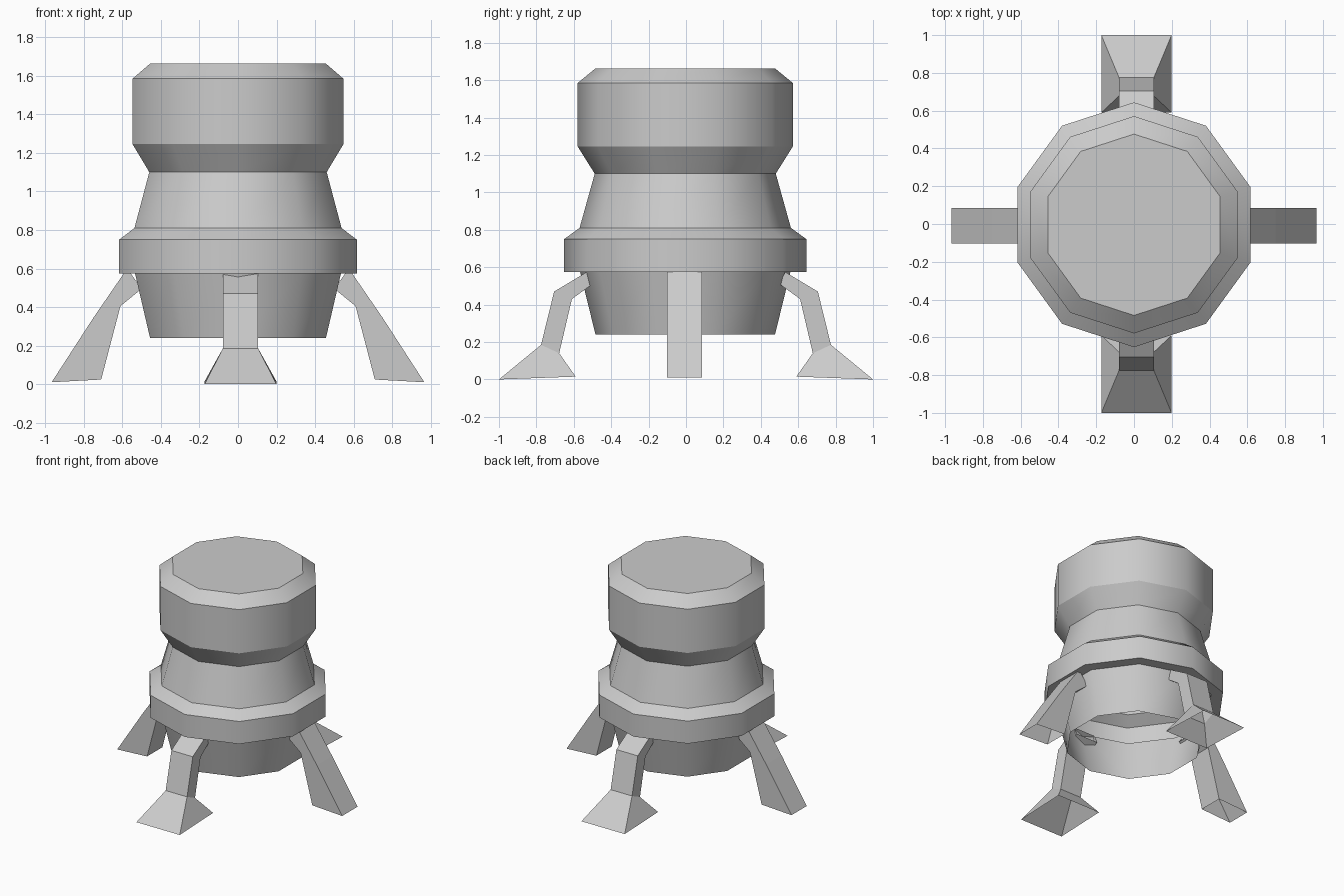
import bpy, bmesh, math
from mathutils import Matrix, Vector

if "Cube" in bpy.data.objects:
    bpy.data.objects.remove(bpy.data.objects["Cube"])


def finish(bm, name):
    bmesh.ops.recalc_face_normals(bm, faces=bm.faces[:])
    me = bpy.data.meshes.new(name)
    bm.to_mesh(me)
    bm.free()
    ob = bpy.data.objects.new(name, me)
    bpy.context.collection.objects.link(ob)
    return ob


def lathe(name, profile, sides):
    """Ten-sided hull: smooth around, sharp at each ring, open underneath."""
    bm = bmesh.new()
    rings = []
    for r, z in profile:
        angles = [math.pi / 2 + 2 * math.pi * i / sides for i in range(sides)]
        rings.append([bm.verts.new((r * math.cos(a), r * math.sin(a) - 0.004, z))
                      for a in angles])
    for a, b in zip(rings, rings[1:]):
        for i in range(sides):
            j = (i + 1) % sides
            bm.faces.new((a[i], a[j], b[j], b[i])).smooth = True
    bm.faces.new(rings[-1])
    for ring in rings:
        for i in range(sides):
            e = bm.edges.get((ring[i], ring[(i + 1) % sides]))
            e.smooth = False
    return finish(bm, name)


def leg(name, sections, angle, shift):
    """Rectangular tube through (outer point, inner point, half width) sections."""
    bm = bmesh.new()
    turn = Matrix.Rotation(angle, 4, 'Z')
    rings = []
    for (ro, zo), (ri, zi), w in sections:
        pts = ((ro, -w, zo), (ro, w, zo), (ri, w, zi), (ri, -w, zi))
        rings.append([bm.verts.new(turn @ Vector(p) + Vector(shift)) for p in pts])
    for a, b in zip(rings, rings[1:]):
        for i in range(4):
            j = (i + 1) % 4
            bm.faces.new((a[i], a[j], b[j], b[i]))
    return finish(bm, name)


# Hull with waist band and capped upper drum
lathe("hull", [(0.48, 0.24), (0.562, 0.575), (0.648, 0.575), (0.648, 0.75),
               (0.565, 0.81), (0.484, 1.10), (0.575, 1.245),
               (0.575, 1.585), (0.48, 1.663)], 10)

# Front and back legs with flared feet
flared = [((1.0, 0.0), (0.59, 0.015), 0.186),
          ((0.775, 0.185), (0.678, 0.14), 0.092),
          ((0.705, 0.47), (0.61, 0.43), 0.092),
          ((0.53, 0.575), (0.50, 0.51), 0.092)]
leg("back_leg", flared, math.pi / 2, (0.013, 0, 0))
leg("front_leg", flared, -math.pi / 2, (0.013, 0, 0))

# Straight side legs
straight = [((0.967, 0.01), (0.71, 0.024), 0.094),
            ((0.75, 0.345), (0.61, 0.405), 0.094),
            ((0.575, 0.60), (0.50, 0.495), 0.094)]
leg("right_leg", straight, 0, (0, -0.008, 0))
leg("left_leg", straight, math.pi, (0, -0.008, 0))
